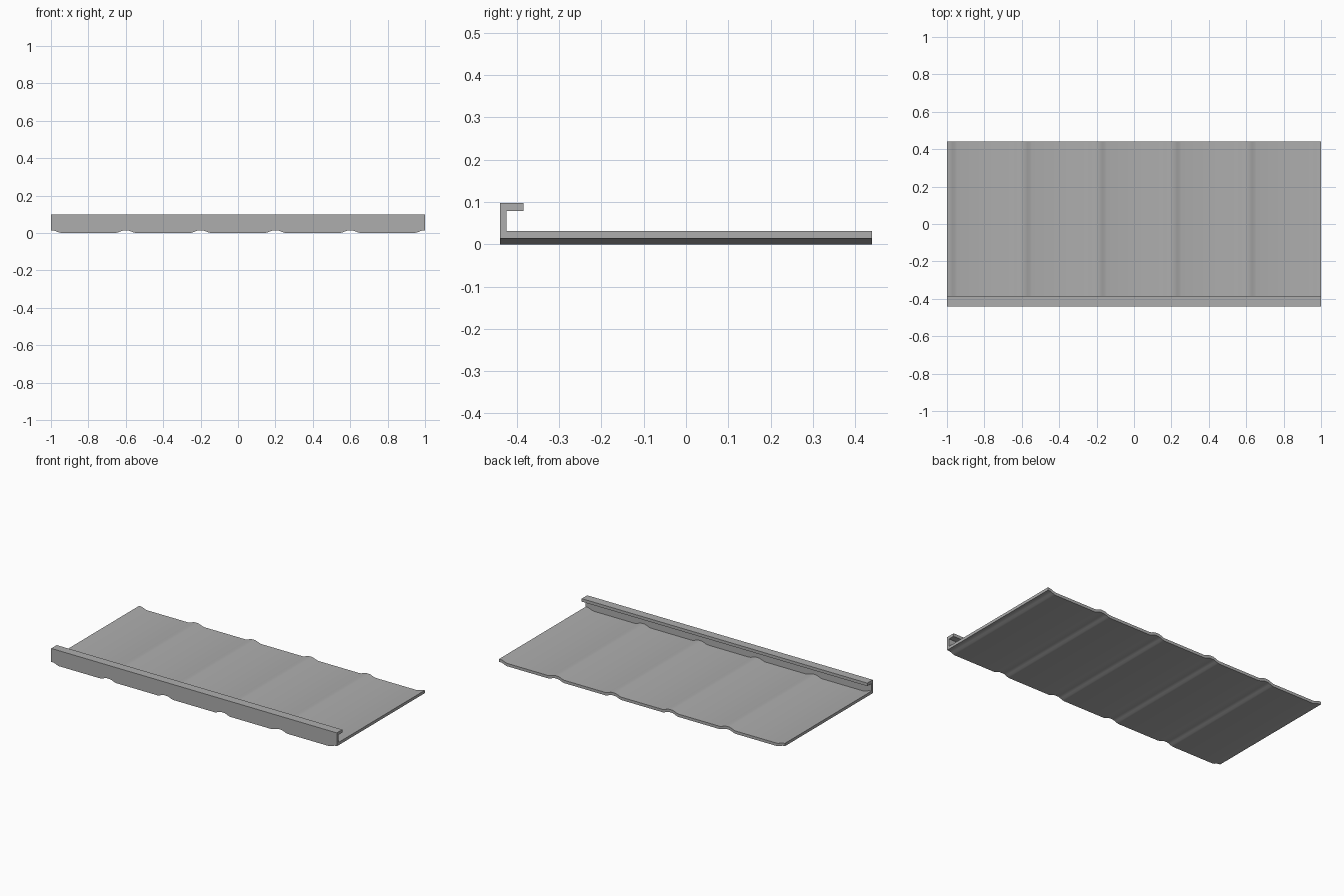
import bpy, bmesh

if "Cube" in bpy.data.objects:
    bpy.data.objects.remove(bpy.data.objects["Cube"])

steel = bpy.data.materials.new("grey steel")
steel.diffuse_color = (0.42, 0.42, 0.42, 1)
steel.use_nodes = True
steel.node_tree.nodes["Principled BSDF"].inputs["Base Color"].default_value = steel.diffuse_color

# Half of one rounded rib: distance from the rib centre, height
RIB = [(0.0, 0.0135), (0.015, 0.013), (0.03, 0.008), (0.042, 0.003), (0.055, 0.0)]

# Stations along the width, with a rib every 0.4
stations = {}
for i in range(6):
    centre = -1 + 0.4 * i
    for d, h in RIB:
        for s in (-1, 1):
            x = round(centre + s * d, 4)
            if abs(x) <= 1:
                stations[x] = h

# Cross-section of sheet, upright flange and return lip: y, z, follows ribs
PROFILE = [(-0.44, 0, 1), (0.44, 0, 1), (0.44, 0.018, 1), (-0.425, 0.018, 1),
           (-0.425, 0.079, 0), (-0.385, 0.079, 0), (-0.385, 0.098, 0), (-0.44, 0.098, 0)]

bm = bmesh.new()
rings = [[bm.verts.new((x, y, z + w * h)) for y, z, w in PROFILE]
         for x, h in sorted(stations.items())]
n = len(PROFILE)
for a, b in zip(rings, rings[1:]):
    for k in range(n):
        m = (k + 1) % n
        bm.faces.new((a[k], a[m], b[m], b[k]))
# End caps
bm.faces.new(rings[0])
bm.faces.new(rings[-1])
bmesh.ops.recalc_face_normals(bm, faces=bm.faces)

mesh = bpy.data.meshes.new("ribbed_panel")
bm.to_mesh(mesh)
bm.free()
mesh.materials.append(steel)
panel = bpy.data.objects.new("ribbed_panel", mesh)
bpy.context.collection.objects.link(panel)

# Smooth the ribs, keep folded edges sharp
bpy.context.view_layer.objects.active = panel
panel.select_set(True)
bpy.ops.object.shade_smooth_by_angle(angle=0.6)
